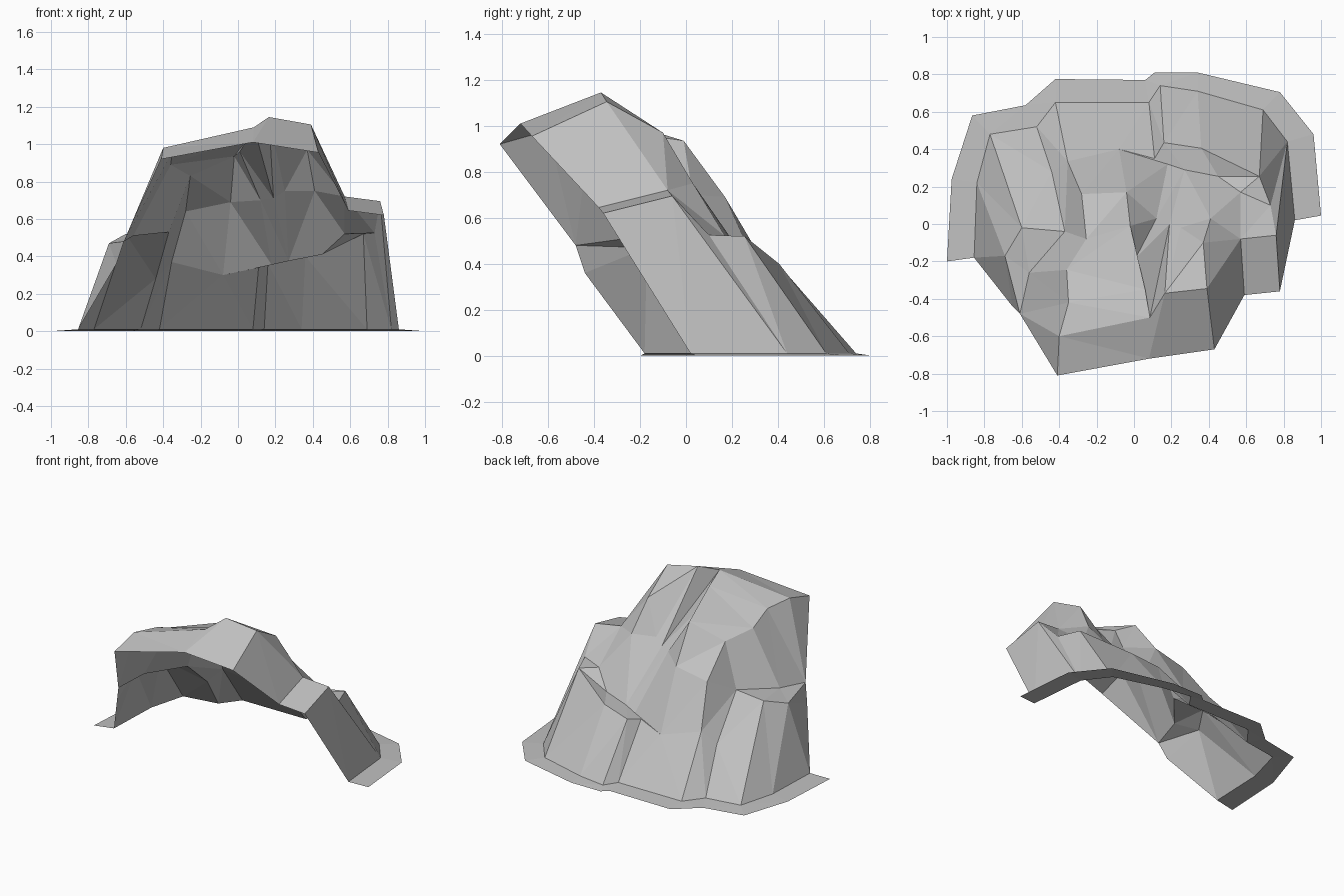
import bpy
import bmesh
from mathutils import Vector

default_cube = bpy.data.objects.get("Cube")
if default_cube:
    bpy.data.objects.remove(default_cube, do_unlink=True)

# One plain stone colour for everything
stone = bpy.data.materials.new("stone_grey")
stone.use_nodes = True
stone_colour = (.53, .53, .53, 1)
stone.diffuse_color = stone_colour
stone.node_tree.nodes["Principled BSDF"].inputs["Base Color"].default_value = stone_colour


def point(x, y, z=.01):
    return Vector((x, y, z))


def stitch(first, second):
    """Triangles between two crease lines, always along the shorter diagonal."""
    triangles = []
    i = j = 0
    while i < len(first) - 1 or j < len(second) - 1:
        can_first = i < len(first) - 1
        can_second = j < len(second) - 1
        if can_first and can_second:
            step_first = (first[i + 1] - second[j]).length
            step_second = (second[j + 1] - first[i]).length
            advance_first = step_first < step_second
        else:
            advance_first = can_first
        if advance_first:
            triangles.append((first[i], second[j], first[i + 1]))
            i += 1
        else:
            triangles.append((first[i], second[j], second[j + 1]))
            j += 1
    return triangles


def build_part(name, *strips):
    """Joins strips into one flat shaded sheet whose outside faces upward."""
    bm = bmesh.new()
    corners = {}
    for first, second in strips:
        for triangle in stitch(first, second):
            keys = [tuple(corner) for corner in triangle]
            if len(set(keys)) < len(keys):
                continue
            for key in keys:
                if key not in corners:
                    corners[key] = bm.verts.new(key)
            verts = [corners[key] for key in keys]
            if bm.faces.get(verts):
                continue
            face = bm.faces.new(verts)
            face.normal_update()
            if face.normal.z < 0:
                face.normal_flip()
    mesh = bpy.data.meshes.new(name)
    bm.to_mesh(mesh)
    bm.free()
    mesh.materials.append(stone)
    part = bpy.data.objects.new(name, mesh)
    bpy.context.collection.objects.link(part)
    return part


# Foot of the rock, from its right end round the back to its left end
foot = [point(*xy) for xy in (
    (-.855, -.18), (-.84, .22), (-.77, .48), (-.52, .52), (-.42, .65),
    (.08, .65), (.14, .74), (.34, .71), (.69, .61), (.82, .44), (.86, .02))]
skirt_edge = [point(x, y, 0) for x, y in (
    (-1, -.2), (-.975, .24), (-.865, .58), (-.58, .635), (-.42, .775),
    (.06, .77), (.11, .81), (.34, .81), (.78, .705), (.96, .48), (1, .045))]

# Low shelf on the right side of the model
knee = point(-.65, -.44, .36)
lip = point(-.61, -.48, .48)
shoulder = point(-.69, -.17, .47)
corner = point(-.6, -.02, .52)
nook = point(-.56, -.26, .51)
inner = point(-.37, -.04, .53)
gully = point(-.44, .28, .28)

# Overhanging brow and the top behind it
brow_right = point(-.41, -.81, .92)
brow_middle = point(.08, -.72, 1.01)
brow_left = point(.43, -.67, .955)
crown = point(-.4, -.6, .98)
ridge = point(.085, -.5, 1.09)
peak = point(.165, -.37, 1.145)
peak_left = point(.39, -.345, 1.105)
step_right = point(-.35, -.42, .96)
step_left = point(.06, -.35, 1.04)

# Creases of the back wall
bench = point(-.36, -.245, .89)
rib_low = point(-.355, .335, .37)
rib_middle = point(-.28, .16, .64)
rib_high = point(-.255, -.08, .83)
belly_low = point(-.08, .4, .3)
belly_high = point(-.04, .17, .69)
bench_end = point(-.02, -.01, .935)
bench_tip = point(.01, -.18, .96)

# Narrow cleft
notch = point(.18, .32, .355)
cleft_wall = point(.12, .03, .7)
cleft_foot = point(.27, .29, .375)
cleft_floor = point(.19, 0, .71)
cleft_edge = point(.25, -.02, .75)

# Stepped left side of the model
spine_high = point(.37, -.1, .97)
spine_low = point(.41, .03, .75)
hook = point(.45, .255, .41)
saddle = point(.57, .17, .52)
terrace_back = point(.57, -.08, .72)
terrace_front = point(.59, -.38, .645)
terrace_side = point(.76, -.06, .695)
terrace_tip = point(.78, -.36, .62)
ledge_side = point(.73, .1, .525)
ledge_back = point(.67, .255, .52)
block_inner = point(.11, .35, .34)
block_corner = point(.16, .435, .36)
block_back = point(.36, .405, .4)

rib = [foot[4], rib_low, rib_middle, rib_high, bench]
belly = [foot[5], belly_low, belly_high, bench_end]
spine = [peak_left, spine_high, spine_low]
block_top = [block_corner, block_back, ledge_back]

build_part("ground_skirt", (foot, skirt_edge))

build_part(
    "right_buttress",
    ([foot[0], knee, lip], [foot[1], shoulder]),
    ([foot[1], shoulder], [foot[2], corner]),
    ([foot[2], corner], [foot[3], gully, inner]),
    ([shoulder, corner], [lip, nook, inner]))

build_part(
    "right_upper_wall",
    ([lip, nook, inner], [brow_right, crown, step_right, bench]))

build_part(
    "back_wall",
    ([foot[3], gully, inner, bench], rib),
    (rib, belly),
    (belly, [foot[5], block_inner, notch, cleft_wall, bench_end]))

build_part(
    "overhang_roof",
    ([bench, bench_end, bench_tip], [step_right, step_left]),
    ([step_right, step_left], [crown, ridge]),
    ([crown, ridge, peak, peak_left], [brow_right, brow_middle, brow_left]))

build_part(
    "cleft",
    ([bench_end, bench_tip], [cleft_wall]),
    ([notch, cleft_wall, bench_tip, step_left], [cleft_foot, cleft_floor, ridge]),
    ([cleft_foot, cleft_floor, ridge], [cleft_foot, cleft_edge, peak]))

build_part(
    "left_upper_wall",
    ([peak, cleft_edge, cleft_foot], spine + [hook]),
    ([spine_low, hook], [saddle]),
    (spine + [saddle], [terrace_back, ledge_side]),
    ([brow_left, peak_left], [terrace_front, terrace_back]))

build_part(
    "left_buttress",
    ([terrace_front, terrace_back], [terrace_tip, terrace_side]),
    ([terrace_back], [terrace_side, ledge_side]),
    ([terrace_tip, terrace_side], [foot[10], foot[9]]),
    ([terrace_side, ledge_side], [foot[9]]),
    ([ledge_side, ledge_back], [foot[9], foot[8]]),
    ([ledge_side, ledge_back], [saddle]))

build_part(
    "back_block",
    (foot[5:9], [block_inner] + block_top),
    (block_top, [block_inner, notch, cleft_foot, hook, saddle]))
